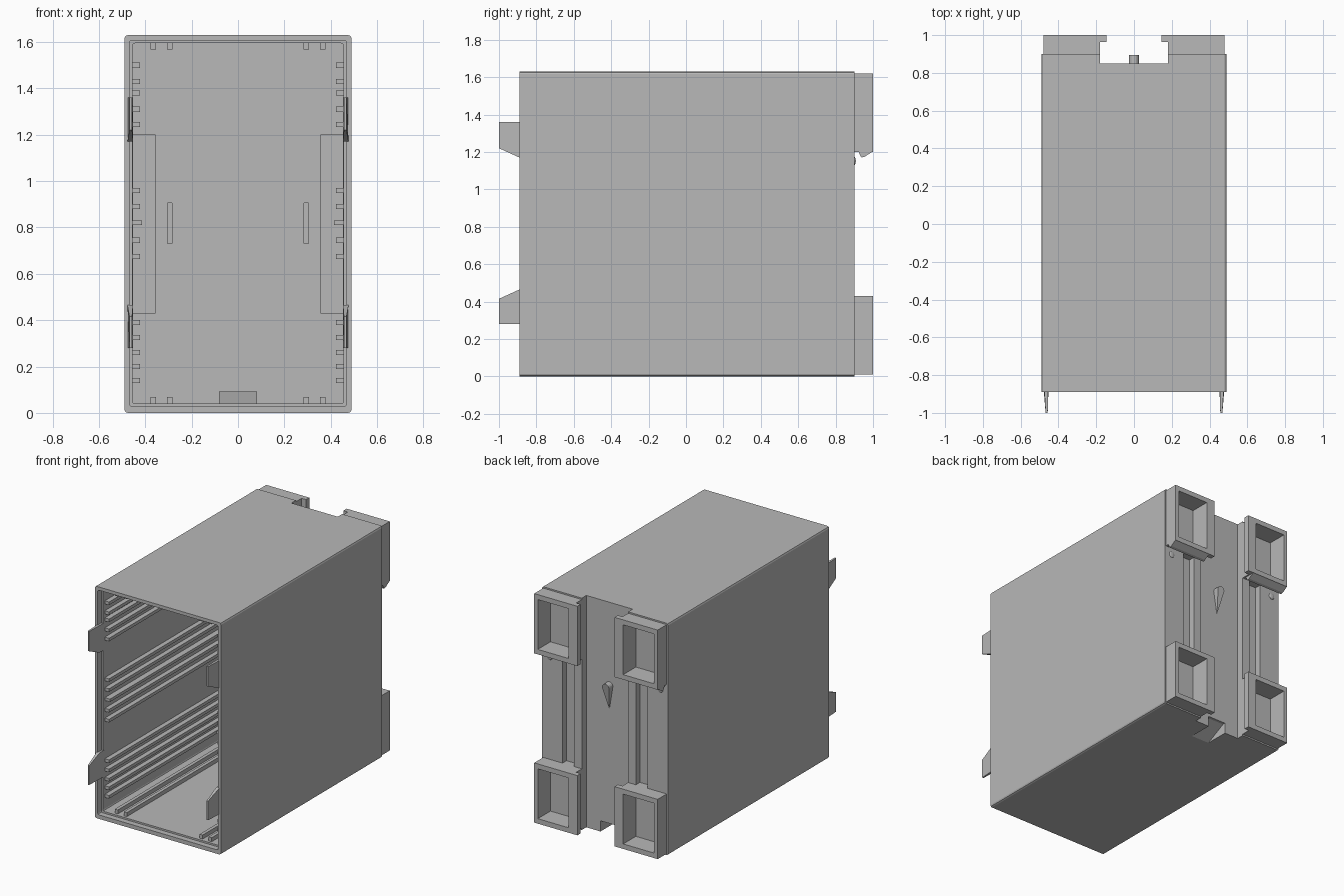
import bpy, bmesh
from math import cos, sin, pi
from mathutils import Vector

cube = bpy.data.objects.get("Cube")
if cube:
    bpy.data.objects.remove(cube, do_unlink=True)

grey = bpy.data.materials.new("housing grey")
grey.use_nodes = True
grey.diffuse_color = (0.48, 0.48, 0.48, 1)
grey.node_tree.nodes["Principled BSDF"].inputs["Base Color"].default_value = grey.diffuse_color


def finish(bm, name):
    bmesh.ops.recalc_face_normals(bm, faces=bm.faces[:])
    mesh = bpy.data.meshes.new(name)
    bm.to_mesh(mesh)
    bm.free()
    mesh.materials.append(grey)
    ob = bpy.data.objects.new(name, mesh)
    bpy.context.collection.objects.link(ob)
    return ob


def add_box(bm, x, y, z):
    verts = bmesh.ops.create_cube(bm, size=1)["verts"]
    for v in verts:
        for i, (lo, hi) in enumerate((x, y, z)):
            v.co[i] = lo if v.co[i] < 0 else hi
    return verts


def box(name, x, y, z, bevel=0):
    bm = bmesh.new()
    add_box(bm, x, y, z)
    if bevel:
        edges = [e for e in bm.edges
                 if abs(e.verts[0].co.y - e.verts[1].co.y) > 0.01]
        bmesh.ops.bevel(bm, geom=edges, offset=bevel, segments=2,
                        affect='EDGES', profile=0.5)
    return finish(bm, name)


def prism(name, x0, x1, yz):
    """Extrude a (y, z) profile along x."""
    bm = bmesh.new()
    face = bm.faces.new([bm.verts.new((x0, y, z)) for y, z in yz])
    new = bmesh.ops.extrude_face_region(bm, geom=[face])["geom"]
    for v in new:
        if isinstance(v, bmesh.types.BMVert):
            v.co.x = x1
    return finish(bm, name)


def cut(target, cutter):
    mod = target.modifiers.new("cut", 'BOOLEAN')
    mod.operation, mod.solver, mod.object = 'DIFFERENCE', 'EXACT', cutter
    bpy.context.view_layer.objects.active = target
    bpy.ops.object.modifier_apply(modifier=mod.name)
    bpy.data.objects.remove(cutter, do_unlink=True)


def span(side, a, b):
    return tuple(sorted((side * a, side * b)))


RAIL_LOW, RAIL_HIGH = 0.43, 1.2

# Housing shell: open front, rail channel down the back
housing = box("housing", (-0.49, 0.49), (-0.89, 0.9), (0, 1.63), 0.014)
cut(housing, box("cavity", (-0.455, 0.455), (-1.1, 0.82), (0.04, 1.595), 0.01))
cut(housing, box("front_rebate", (-0.468, 0.468), (-1.1, -0.85), (0.028, 1.607), 0.01))
cut(housing, box("channel", (-0.18, 0.18), (0.85, 1.1), (-0.1, 1.8)))

# Wedge ramp in the floor, hollow from underneath
prism("floor_ramp", -0.082, 0.082,
      [(0.62, 0.03), (0.83, 0.03), (0.83, 0.092), (0.79, 0.092)])
floor_ramp = bpy.data.objects["floor_ramp"]
for part in (housing, floor_ramp):
    cut(part, prism("slot", -0.07, 0.07,
                    [(0.64, -0.02), (0.95, -0.02), (0.95, 0.075), (0.83, 0.075)]))

for s, tag in ((1, "left"), (-1, "right")):
    # Rear groove and the matching inside recess between the feet
    cut(housing, box("groove", span(s, 0.24, 0.33), (0.855, 1.1), (RAIL_LOW, RAIL_HIGH)))
    cut(housing, box("recess", span(s, 0.355, 0.452), (0.7, 0.87), (RAIL_LOW, RAIL_HIGH)))
    cut(housing, box("slit", span(s, 0.285, 0.305), (0.75, 0.84), (0.73, 0.905)))

    # Hollow rear feet with an inner lip
    for level, z0, z1 in (("lower", 0.01, RAIL_LOW), ("upper", RAIL_HIGH, 1.62)):
        pocket = (span(s, 0.212, 0.452), (0.86, 1.1), (z0 + 0.035, z1 - 0.035))
        foot = box(f"{level}_{tag}_foot", span(s, 0.18, 0.48), (0.89, 1.0), (z0, z1))
        for part in (foot, housing):
            cut(part, box("pocket", *pocket))
        box(f"{level}_{tag}_foot_lip", span(s, 0.145, 0.19), (0.963, 1.0), (z0, z1))

    # Rail hook under the upper foot
    prism(f"{tag}_rail_hook", s * 0.19, s * 0.48,
          [(0.92, 1.21), (0.925, 1.195), (0.938, 1.17), (0.955, 1.175),
           (1.0, 1.203), (1.0, 1.21)])

    # Small pip beneath the hook
    bm = bmesh.new()
    bmesh.ops.create_uvsphere(bm, u_segments=12, v_segments=8, radius=1)
    for v in bm.verts:
        v.co = Vector((s * 0.43, 0.9, 1.152)) + v.co * 0.022
        v.co.y = 0.9 + (v.co.y - 0.9) * 0.35
    finish(bm, f"{tag}_pip")

    # Front snap clips with tapered tips
    for level, root, tip, flat in (("upper", 1.17, 1.22, 1.36), ("lower", 0.465, 0.415, 0.28)):
        clip = prism(f"{level}_{tag}_clip", s * 0.453, s * 0.477,
                     [(-0.84, flat), (-0.84, root), (-0.89, root), (-1.0, tip), (-1.0, flat)])
        for v in clip.data.vertices:
            if v.co.y < -0.95:
                v.co.x = s * (0.457 if abs(v.co.x) < 0.46 else 0.468)

    # Circuit board guide ribs on the side wall
    bm = bmesh.new()
    for z in (0.14, 0.2, 0.26, 0.325, 0.39, 0.675, 0.745, 0.89, 0.96,
              1.245, 1.31, 1.38, 1.43, 1.5):
        add_box(bm, span(s, 0.422, 0.46), (-0.83, 0.83), (z - 0.011, z + 0.011))
    add_box(bm, span(s, 0.415, 0.46), (-0.83, 0.83), (0.81, 0.83))
    finish(bm, f"{tag}_side_ribs")

    # Guide ribs on floor and ceiling
    bm = bmesh.new()
    for x in (0.295, 0.365):
        for z in ((0.035, 0.068), (1.568, 1.6)):
            add_box(bm, span(s, x - 0.012, x + 0.012), (-0.83, 0.83), z)
    finish(bm, f"{tag}_floor_ceiling_ribs")

# Teardrop stop in the channel, sloping down to a point
outline = [(0.027 * cos(a * pi / 8), 1.045 + 0.027 * sin(a * pi / 8)) for a in range(9)]
outline.append((0, 0.88))
bm = bmesh.new()
base = [bm.verts.new((x, 0.84, z)) for x, z in outline]
crest = [bm.verts.new((x, 0.852 + 0.043 * min(1, (z - 0.88) / 0.165), z)) for x, z in outline]
bm.faces.new(base)
bm.faces.new(crest)
for i in range(len(base)):
    j = (i + 1) % len(base)
    bm.faces.new((base[i], base[j], crest[j], crest[i]))
finish(bm, "teardrop_stop")
